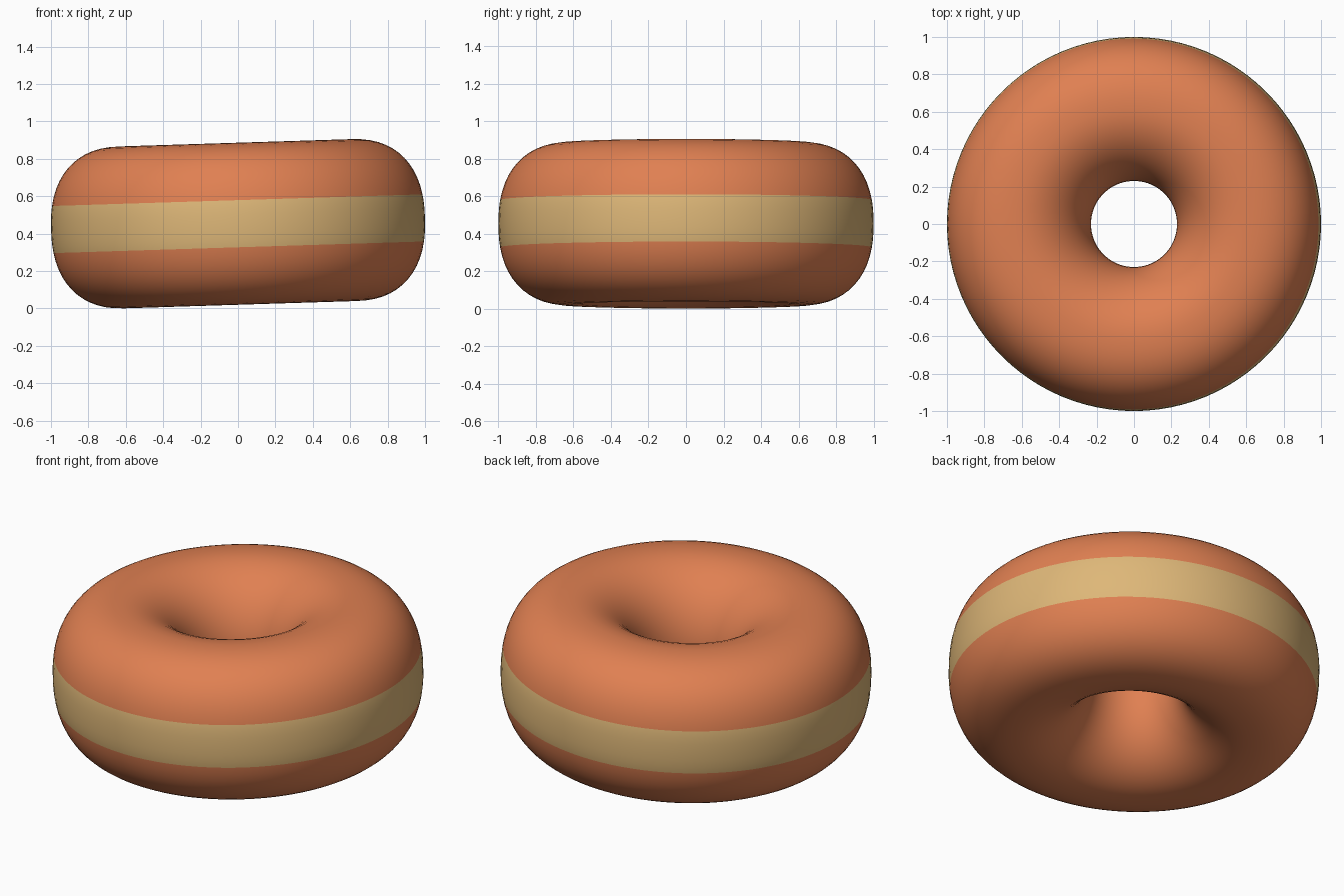
import bpy
import bmesh
import math

cube = bpy.data.objects.get("Cube")
if cube:
    bpy.data.objects.remove(cube, do_unlink=True)

RING, HALF_W, HALF_H = 0.615, 0.385, 0.433   # ring radius and section half sizes
BAND = 0.126                                 # half height of the pale band
SQUARE = 2.35                                # squareness of the outer side
SEGMENTS = 96
TILT = math.radians(-1.8)


def flat_material(name, colour):
    mat = bpy.data.materials.new(name)
    mat.use_nodes = True
    mat.diffuse_color = colour
    mat.node_tree.nodes["Principled BSDF"].inputs["Base Color"].default_value = colour
    return mat


def section_point(angle, power):
    c, s = math.cos(angle), math.sin(angle)
    bend = lambda v: math.copysign(abs(v) ** (2 / power), v) if abs(v) > 1e-6 else 0.0
    return RING + HALF_W * bend(c), HALF_H * bend(s)


# Cross-section: squarish outside with points on the band edges, round inside
quarter = math.pi / 2
edge = math.asin((BAND / HALF_H) ** (SQUARE / 2))
upper = [edge * i / 3 for i in range(3)] + [edge + (quarter - edge) * i / 12 for i in range(13)]
outer = [-a for a in reversed(upper[1:])] + upper
inner = [quarter + math.pi * i / 24 for i in range(1, 24)]
profile = [section_point(a, SQUARE) for a in outer] + [section_point(a, 2) for a in inner]

# Sweep the section around the vertical axis
bm = bmesh.new()
rings = []
for i in range(SEGMENTS):
    turn = math.tau * i / SEGMENTS
    rings.append([bm.verts.new((r * math.cos(turn), r * math.sin(turn), z)) for r, z in profile])
for i, ring in enumerate(rings):
    following = rings[(i + 1) % SEGMENTS]
    for j in range(len(profile)):
        k = (j + 1) % len(profile)
        face = bm.faces.new((ring[j], following[j], following[k], ring[k]))
        face.smooth = True
        # Pale band only around the outer side
        centre = face.calc_center_median()
        face.material_index = int(centre.xy.length > RING and abs(centre.z) < BAND)
bmesh.ops.recalc_face_normals(bm, faces=bm.faces)

mesh = bpy.data.meshes.new("doughnut")
bm.to_mesh(mesh)
bm.free()
mesh.materials.append(flat_material("baked orange brown", (0.745, 0.216, 0.084, 1)))
mesh.materials.append(flat_material("pale dough", (0.73, 0.474, 0.188, 1)))

# Rest it slightly tipped, the left side a little higher
doughnut = bpy.data.objects.new("doughnut", mesh)
bpy.context.collection.objects.link(doughnut)
doughnut.rotation_euler = (0, TILT, 0)
doughnut.location = (0, 0, 0.453)
